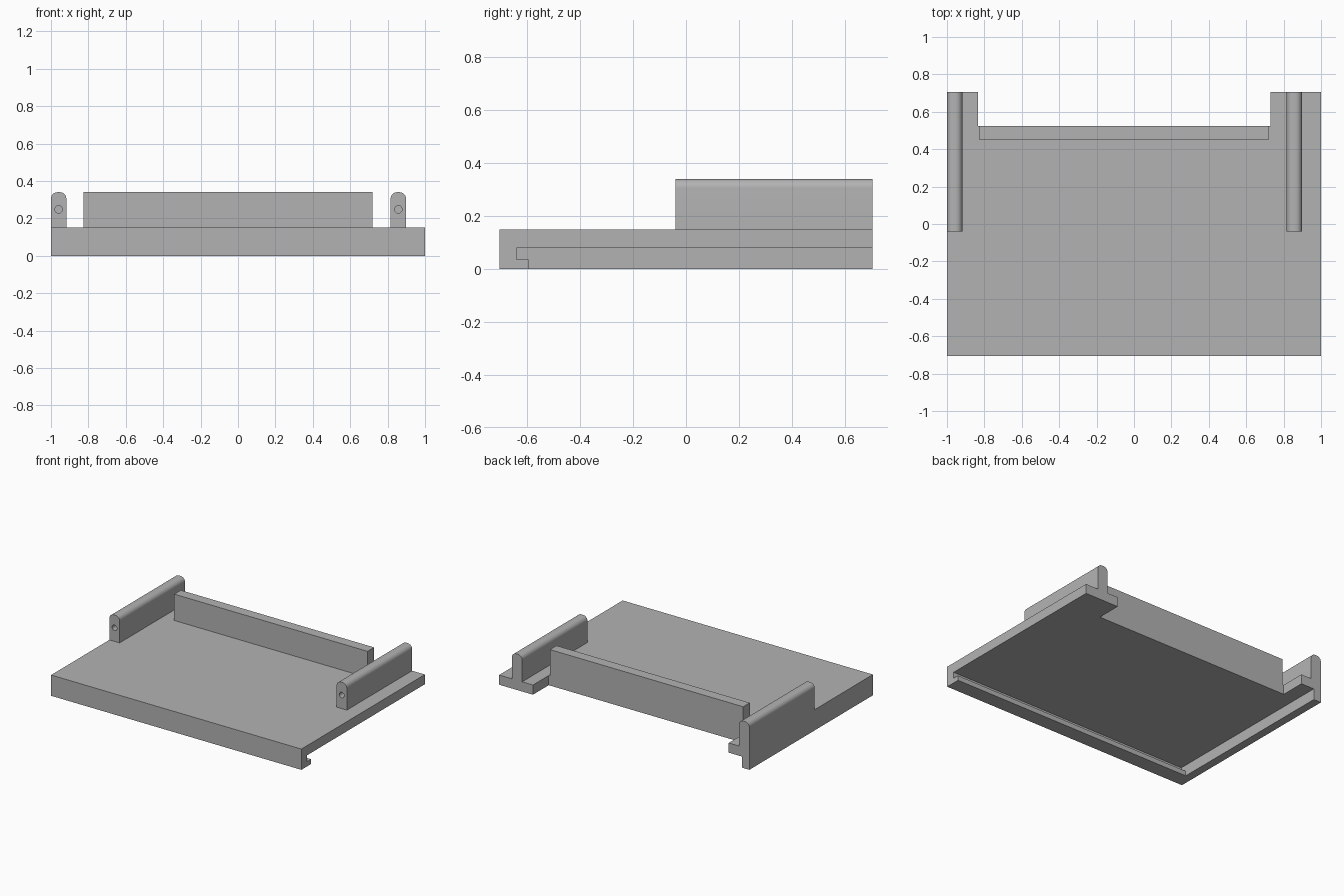
import bpy, bmesh, math
from mathutils import Vector

if "Cube" in bpy.data.objects:
    bpy.data.objects.remove(bpy.data.objects["Cube"], do_unlink=True)

GREY = (0.45, 0.45, 0.45, 1)
grey = bpy.data.materials.new("plain grey")
grey.use_nodes = True
grey.diffuse_color = GREY
grey.node_tree.nodes["Principled BSDF"].inputs["Base Color"].default_value = GREY


def prism(name, outline, push):
    """Extrude a closed 3D outline along a vector."""
    bm = bmesh.new()
    face = bm.faces.new([bm.verts.new(p) for p in outline])
    ext = bmesh.ops.extrude_face_region(bm, geom=[face])
    verts = [g for g in ext["geom"] if isinstance(g, bmesh.types.BMVert)]
    bmesh.ops.translate(bm, verts=verts, vec=Vector(push))
    bmesh.ops.recalc_face_normals(bm, faces=bm.faces)
    mesh = bpy.data.meshes.new(name)
    bm.to_mesh(mesh)
    bm.free()
    mesh.materials.append(grey)
    obj = bpy.data.objects.new(name, mesh)
    bpy.context.collection.objects.link(obj)
    return obj


def box(name, x0, x1, y0, y1, z0, z1):
    outline = [(x0, y0, z0), (x1, y0, z0), (x1, y1, z0), (x0, y1, z0)]
    return prism(name, outline, (0, 0, z1 - z0))


def activate(obj):
    bpy.ops.object.select_all(action="DESELECT")
    obj.select_set(True)
    bpy.context.view_layer.objects.active = obj


def cut(obj, cutter):
    mod = obj.modifiers.new("cut", "BOOLEAN")
    mod.operation = "DIFFERENCE"
    mod.solver = "EXACT"
    mod.object = cutter
    activate(obj)
    bpy.ops.object.modifier_apply(modifier=mod.name)
    bpy.data.objects.remove(cutter, do_unlink=True)


BACK, DECK, TOP = 0.705, 0.15, 0.34

# Deck: hollow underneath, leaving a hooked front lip and a plain side lip
deck = box("deck", -1, 1, -BACK, BACK, 0, DECK)
recess = [(-0.64, 0.08), (-0.64, 0.035), (-0.595, 0.035),
          (-0.595, -0.1), (0.9, -0.1), (0.9, 0.08)]
cut(deck, prism("recess_cutter", [(-0.94, y, z) for y, z in recess], (2.2, 0, 0)))

# Wide notch in the back edge
cut(deck, box("notch_cutter", -0.835, 0.73, 0.525, 0.9, -0.2, 0.4))

# Upright back panel beside the notch
box("back_panel", -0.825, 0.72, 0.45, 0.525, DECK, TOP)


# Side rails with rounded top edges and a blind hole in the front end
def rail(name, x):
    half, r, front = 0.041, 0.034, -0.04
    outline = [(x - half, front, DECK), (x + half, front, DECK)]
    for side, start in ((1, 0), (-1, 90)):
        for i in range(9):
            a = math.radians(start + i * 90 / 8)
            outline.append((x + side * (half - r) + r * math.cos(a), front,
                            TOP - r + r * math.sin(a)))
    obj = prism(name, outline, (0, BACK - front, 0))
    ring = [i * math.tau / 24 for i in range(24)]
    hole = [(x + 0.02 * math.cos(a), front - 0.05, 0.248 + 0.02 * math.sin(a)) for a in ring]
    cut(obj, prism("hole_cutter", hole, (0, 0.17, 0)))
    activate(obj)
    bpy.ops.object.shade_smooth_by_angle(angle=math.radians(30))


rail("right_rail", -0.959)
rail("left_rail", 0.857)
